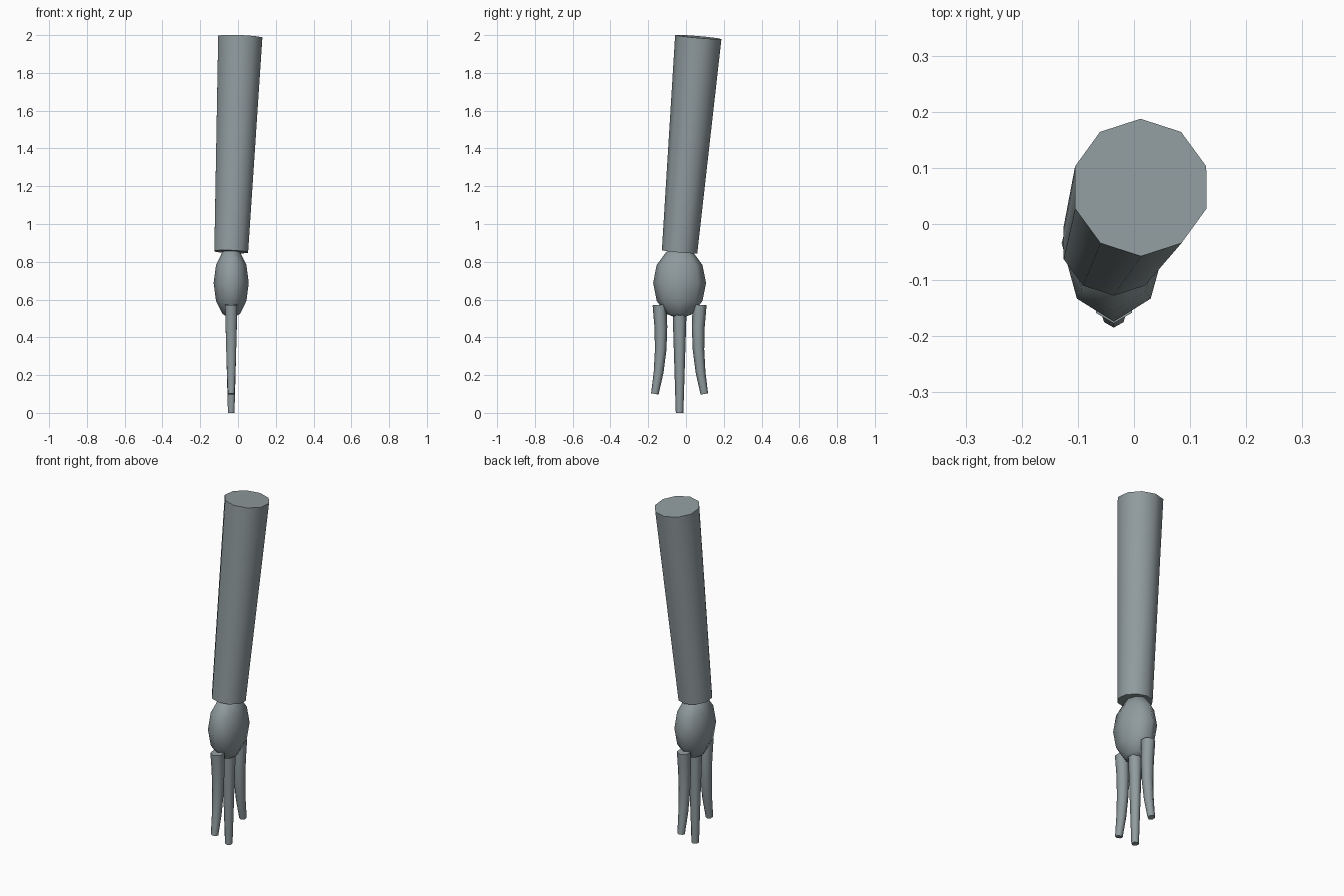
import bpy, bmesh, math
from mathutils import Vector, Matrix

if "Cube" in bpy.data.objects:
    bpy.data.objects.remove(bpy.data.objects["Cube"])

CX, CY = -0.036, -0.034   # hand axis

# Dark slate grey surface
slate = bpy.data.materials.new("slate_grey")
slate.diffuse_color = (0.28, 0.33, 0.345, 1)
slate.use_nodes = True
slate.node_tree.nodes["Principled BSDF"].inputs["Base Color"].default_value = slate.diffuse_color


def finish(name, bm):
    bmesh.ops.recalc_face_normals(bm, faces=bm.faces)
    mesh = bpy.data.meshes.new(name)
    bm.to_mesh(mesh)
    bm.free()
    mesh.materials.append(slate)
    ob = bpy.data.objects.new(name, mesh)
    bpy.context.collection.objects.link(ob)
    bpy.ops.object.select_all(action='DESELECT')
    ob.select_set(True)
    bpy.context.view_layer.objects.active = ob
    bpy.ops.object.shade_smooth_by_angle(angle=math.radians(80))
    return ob


def tube(name, path, sides):
    """Capped loft through (x, y, z, radius) stations, rings square to the path."""
    bm = bmesh.new()
    pts = [Vector(p[:3]) for p in path]
    rings = []
    for i, p in enumerate(pts):
        axis = (pts[min(i + 1, len(pts) - 1)] - pts[max(i - 1, 0)]).normalized()
        u = (Vector((0, 1, 0)) - axis * axis.y).normalized()
        v = axis.cross(u)
        ring = []
        for k in range(sides):
            a = math.tau * k / sides
            ring.append(bm.verts.new(p + path[i][3] * (u * math.cos(a) + v * math.sin(a))))
        rings.append(ring)
    for a, b in zip(rings, rings[1:]):
        for k in range(sides):
            n = (k + 1) % sides
            bm.faces.new((a[k], a[n], b[n], b[k]))
    # Caps; their rims are marked sharp so they stay flat
    for ring in (rings[0], rings[-1]):
        for e in bm.faces.new(ring).edges:
            e.smooth = False
    return finish(name, bm)


# Forearm: tilted tapering ten-sided column
tube("forearm", [(CX, CY, 0.853, 0.094), (0.012, 0.065, 1.99, 0.123)], 10)

# Palm: stretched low-poly ball
bm = bmesh.new()
bmesh.ops.create_uvsphere(
    bm, u_segments=8, v_segments=6, radius=1,
    matrix=Matrix.Translation((CX, CY, 0.688)) @ Matrix.Diagonal((0.093, 0.14, 0.19, 1)))
finish("palm", bm)

# Middle finger: straight taper
tube("middle_finger", [(CX, CY, 0.54, 0.037), (CX, CY, 0.0, 0.020)], 6)

# Outer fingers: gently bowed, mirrored across the hand axis
bow = [(0.106, 0.572, 0.037), (0.099, 0.455, 0.034), (0.100, 0.335, 0.0305),
       (0.111, 0.215, 0.026), (0.131, 0.100, 0.020)]
for name, s in (("front_finger", -1), ("back_finger", 1)):
    tube(name, [(CX, CY + s * d, z, r) for d, z, r in bow], 6)
